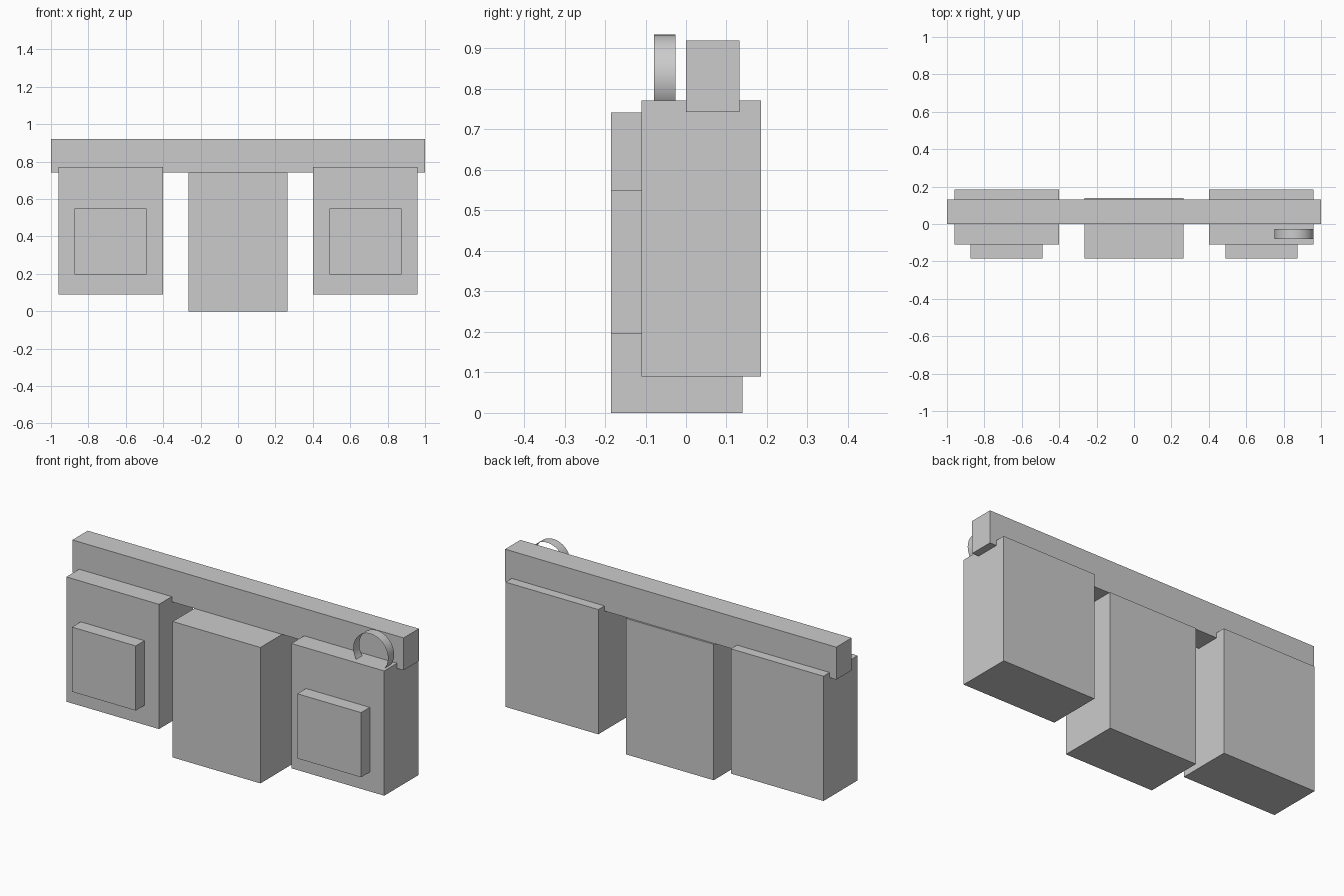
import bpy
import bmesh
import math
from mathutils import Matrix, Vector

if "Cube" in bpy.data.objects:
    bpy.data.objects.remove(bpy.data.objects["Cube"])


def finish(name, bm):
    mesh = bpy.data.meshes.new(name)
    bm.to_mesh(mesh)
    bm.free()
    obj = bpy.data.objects.new(name, mesh)
    bpy.context.collection.objects.link(obj)
    return obj


def box(name, x, y, z):
    """Box from (min, max) ranges on each axis."""
    bm = bmesh.new()
    size = [r[1] - r[0] for r in (x, y, z)]
    centre = Vector([(r[0] + r[1]) / 2 for r in (x, y, z)])
    bmesh.ops.create_cube(bm, size=1, matrix=Matrix.Translation(centre) @ Matrix.Diagonal((*size, 1)))
    return finish(name, bm)


# Belt strap and the middle pouch hanging under it
box("belt_strap", (-1, 1), (0, 0.132), (0.743, 0.92))
box("middle_pouch", (-0.265, 0.265), (-0.185, 0.14), (0, 0.742))

# Side pouches with a raised front pocket, mirrored left and right
for side, s in (("left", -1), ("right", 1)):
    box(side + "_pouch", sorted((s * 0.4, s * 0.96)), (-0.11, 0.185), (0.09, 0.771))
    box(side + "_front_pocket", sorted((s * 0.488, s * 0.873)), (-0.185, -0.11), (0.196, 0.549))

# Thin open loop standing on the right pouch, its axis along y
bm = bmesh.new()
place = Matrix.Translation((0.856, -0.0525, 0.829)) @ Matrix.Rotation(math.pi / 2, 4, 'X')
bmesh.ops.create_cone(bm, cap_ends=False, segments=32, radius1=0.105, radius2=0.105,
                      depth=0.053, matrix=place)
for face in bm.faces:
    face.smooth = True
finish("pouch_loop", bm)
